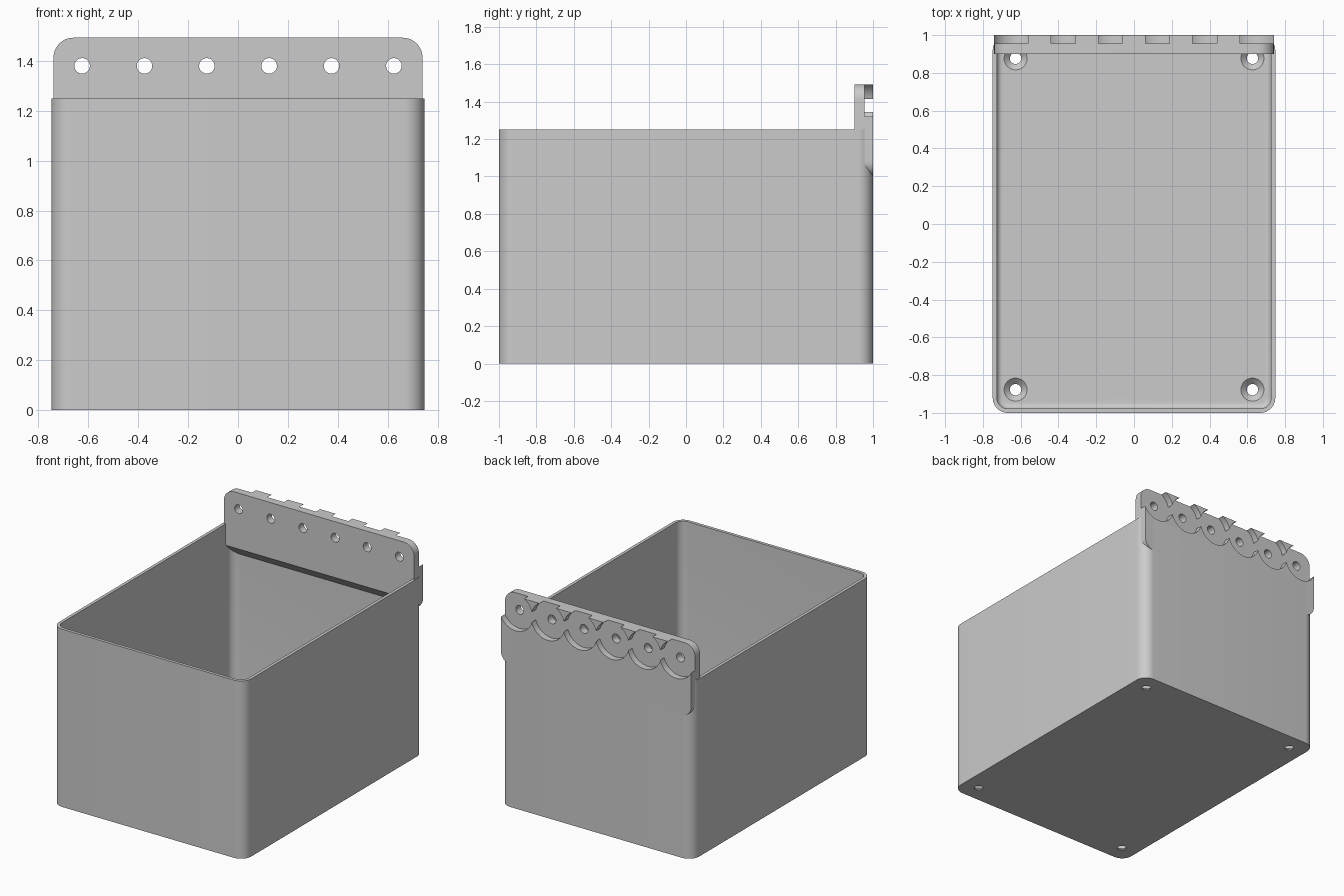
import bpy, bmesh
from math import sin, cos, pi, radians
from mathutils import Matrix

if "Cube" in bpy.data.objects:
    bpy.data.objects.remove(bpy.data.objects["Cube"], do_unlink=True)

grey = bpy.data.materials.new("plain_grey")
grey.use_nodes = True
colour = (0.6, 0.6, 0.6, 1)
grey.diffuse_color = colour
grey.node_tree.nodes["Principled BSDF"].inputs["Base Color"].default_value = colour


def rounded(half_w, half_h, r, n=12):
    """Counter-clockwise outline of a rounded rectangle."""
    pts = []
    for k, (sx, sy) in enumerate([(1, 1), (-1, 1), (-1, -1), (1, -1)]):
        for i in range(n + 1):
            a = (k + i / n) * pi / 2
            pts.append((sx * (half_w - r) + r * cos(a), sy * (half_h - r) + r * sin(a)))
    return pts


def skin(name, loops, matrix=Matrix()):
    """Closed solid through a stack of matching loops, capped at both ends."""
    bm = bmesh.new()
    rings = [[bm.verts.new(p) for p in loop] for loop in loops]
    n = len(rings[0])
    for a, b in zip(rings, rings[1:]):
        for i in range(n):
            j = (i + 1) % n
            bm.faces.new((a[i], a[j], b[j], b[i]))
    bm.faces.new(rings[0][::-1])
    bm.faces.new(rings[-1])
    bmesh.ops.recalc_face_normals(bm, faces=bm.faces)
    bm.transform(matrix)
    mesh = bpy.data.meshes.new(name)
    bm.to_mesh(mesh)
    bm.free()
    mesh.materials.append(grey)
    obj = bpy.data.objects.new(name, mesh)
    bpy.context.collection.objects.link(obj)
    return obj


def lathe(profile, matrix, n=48):
    """Round cutter from (radius, height) steps."""
    loops = [[(r * cos(2 * pi * i / n), r * sin(2 * pi * i / n), z) for i in range(n)]
             for r, z in profile]
    return skin("cutter", loops, matrix)


def select(obj):
    bpy.ops.object.select_all(action='DESELECT')
    bpy.context.view_layer.objects.active = obj
    obj.select_set(True)


def cut(obj, cutter):
    mod = obj.modifiers.new("cut", 'BOOLEAN')
    mod.operation, mod.solver, mod.object = 'DIFFERENCE', 'EXACT', cutter
    select(obj)
    bpy.ops.object.modifier_apply(modifier=mod.name)
    bpy.data.objects.remove(cutter, do_unlink=True)


# Open bin: outside, rim, inside wall and a small fillet down to the floor
WALL, FLOOR, FILLET, RIM, CORNER = 0.022, 0.035, 0.03, 1.25, 0.08
steps = [(0, 0), (0, RIM), (WALL, RIM)]
for i in range(9):
    a = i / 8 * pi / 2
    steps.append((WALL + FILLET * (1 - cos(a)), FLOOR + FILLET * (1 - sin(a))))
bin_body = skin("bin_body", [
    [(x, y, z) for x, y in rounded(0.748 - d, 1 - d, CORNER - d)] for d, z in steps])

# Countersunk screw holes in the floor
for x in (-0.627, 0.627):
    for y in (-0.877, 0.877):
        cut(bin_body, lathe([(0.03, -0.05), (0.03, FLOOR - 0.03), (0.061, FLOOR), (0.061, FLOOR + 0.02)],
                            Matrix.Translation((x, y, 0))))

# Hanging plate with rounded corners
BOTTOM, TOP = 1.0, 1.493
outline = rounded(0.74, (TOP - BOTTOM) / 2, CORNER)
mid = (TOP + BOTTOM) / 2
hanging_plate = skin("hanging_plate", [[(x, y, mid + z) for x, z in outline] for y in (0.9, 1.0)])

# Sloped underside of the plate inside the bin
wedge = [(1.02, 0.98), (0.85, 1.15), (0.85, 0.98)]
cut(hanging_plate, skin("cutter", [[(x, y, z) for y, z in wedge] for x in (-1, 1)]))

# Row of peg holes, each with a wide round recess on the back
for i in range(6):
    place = Matrix.Translation((-0.625 + 0.25 * i, 0, 1.38)) @ Matrix.Rotation(radians(-90), 4, 'X')
    cut(hanging_plate, lathe([(0.031, 0.85), (0.031, 0.955), (0.13, 0.955), (0.13, 1.05)], place))

for obj in (bin_body, hanging_plate):
    select(obj)
    bpy.ops.object.shade_smooth_by_angle(angle=radians(30))
